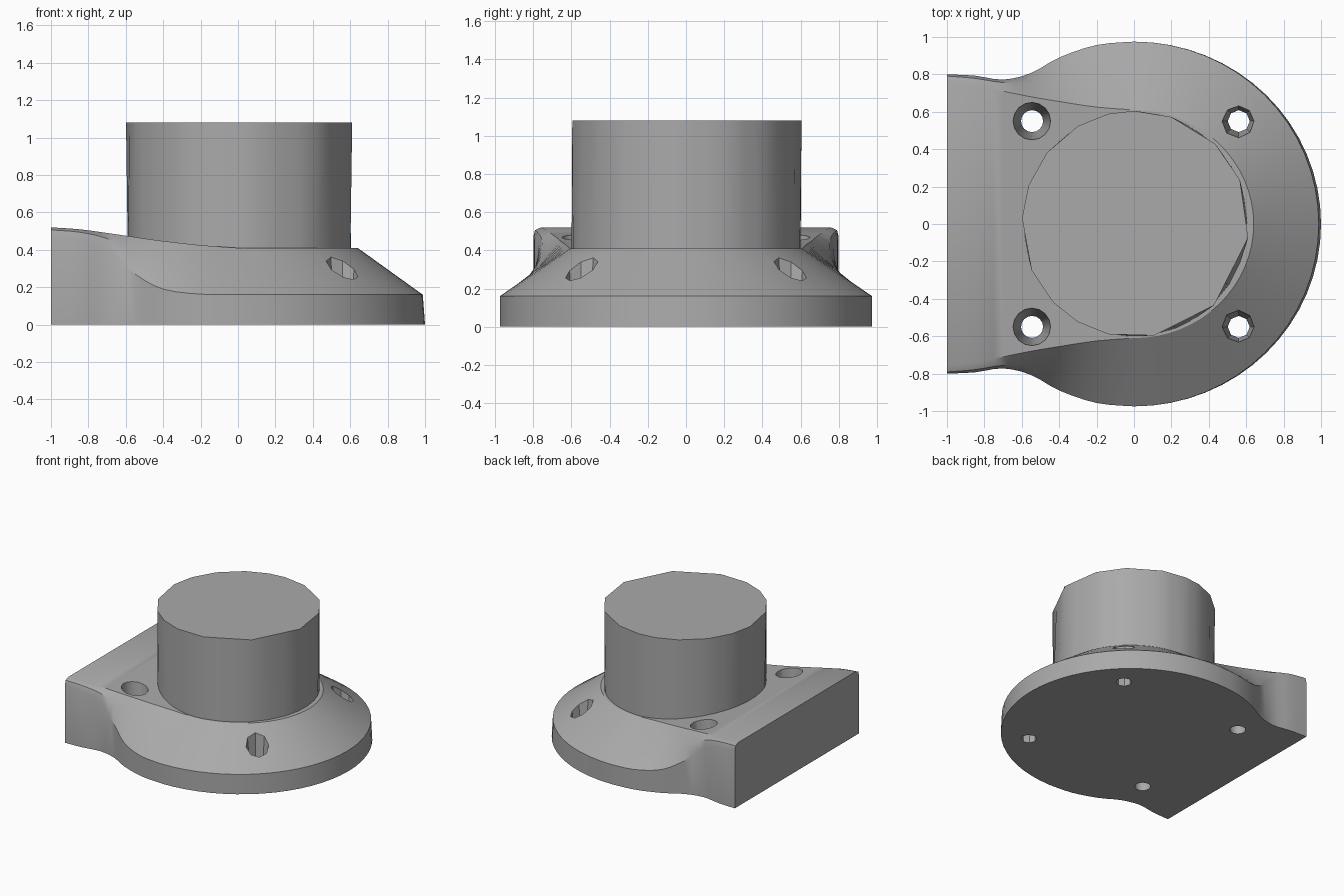
import bpy, bmesh
from math import sin, cos, pi, radians
from mathutils import Vector

if "Cube" in bpy.data.objects:
    bpy.data.objects.remove(bpy.data.objects["Cube"])

grey = bpy.data.materials.new("mid grey")
grey.use_nodes = True
grey.diffuse_color = (0.4, 0.4, 0.4, 1)
grey.node_tree.nodes["Principled BSDF"].inputs["Base Color"].default_value = grey.diffuse_color


def finish(bm, name):
    bmesh.ops.recalc_face_normals(bm, faces=bm.faces)
    mesh = bpy.data.meshes.new(name)
    bm.to_mesh(mesh)
    bm.free()
    mesh.materials.append(grey)
    obj = bpy.data.objects.new(name, mesh)
    bpy.context.collection.objects.link(obj)
    return obj


def select_only(obj):
    bpy.ops.object.select_all(action='DESELECT')
    obj.select_set(True)
    bpy.context.view_layer.objects.active = obj


def smooth_table(rows, steps):
    """Catmull-Rom interpolation between table rows."""
    out = []
    for i in range(len(rows) - 1):
        quad = [rows[max(i - 1, 0)], rows[i], rows[i + 1], rows[min(i + 2, len(rows) - 1)]]
        for s in range(steps):
            t = s / steps
            out.append([b + 0.5 * t * (c - a + t * (2*a - 5*b + 4*c - d + t * (3*(b - c) + d - a)))
                        for a, b, c, d in zip(*quad)])
    return out


# Flange body: x, half width, shoulder height, crest half width, crest height, corner bulge
stations = smooth_table([
    (-1.0, 0.80, 0.47, 0.76, 0.52, 0.011),
    (-0.85, 0.793, 0.455, 0.74, 0.51, 0.012),
    (-0.7, 0.772, 0.40, 0.71, 0.49, 0.015),
    (-0.55, 0.807, 0.27, 0.68, 0.468, 0.012),
    (-0.4, 0.89, 0.19, 0.655, 0.447, 0.0),
    (-0.2, 0.957, 0.163, 0.625, 0.425, 0.0),
    (0.0, 0.975, 0.16, 0.61, 0.41, 0.0)], 3)


def block_profile(row, side):
    x, w, zs, t, zt, b = row
    pts = [(w, 0), (w, zs), ((w + t) / 2 + b, (zs + zt) / 2 + b), (t, zt)]
    return [(x, side * y, z) for y, z in pts]


def round_profile(a):
    pts = [(1.0, 0.975, 0), (0.988, 0.975, 0.16), (0.814, 0.7925, 0.285), (0.64, 0.61, 0.41)]
    return [(rx * cos(a), ry * sin(a), z) for rx, ry, z in pts]


arc_steps = 32
profiles = [block_profile(r, 1) for r in stations]
profiles += [round_profile(pi / 2 - pi * i / arc_steps) for i in range(arc_steps + 1)]
profiles += [block_profile(r, -1) for r in reversed(stations)]

bm = bmesh.new()
rows = [[bm.verts.new(p) for p in prof] for prof in profiles]
for a, b in zip(rows, rows[1:]):
    for k in range(3):
        bm.faces.new((a[k], b[k], b[k + 1], a[k + 1]))
n = len(stations)
for i in range(n):
    bm.faces.new((rows[i][3], rows[i + 1][3], rows[-i - 2][3], rows[-i - 1][3]))
bm.faces.new([r[3] for r in rows[n:n + arc_steps + 1]])
bm.faces.new([r[0] for r in rows])
bm.faces.new(rows[0] + rows[-1][::-1])
flange = finish(bm, "flange_body")

# Four tapered bolt holes
bm = bmesh.new()
for x, sides in ((-0.545, 16), (0.56, 8)):
    for y in (-0.55, 0.55):
        made = bmesh.ops.create_cone(bm, cap_ends=True, segments=sides,
                                     radius1=0.05, radius2=0.112, depth=0.7)
        bmesh.ops.translate(bm, verts=made["verts"], vec=(x, y, 0.25))
cutter = finish(bm, "bolt_hole_cutter")
cutter.hide_render = True
cut = flange.modifiers.new("bolt_holes", 'BOOLEAN')
cut.operation = 'DIFFERENCE'
cut.solver = 'EXACT'
cut.object = cutter
select_only(flange)
bpy.ops.object.modifier_apply(modifier=cut.name)
bpy.data.objects.remove(cutter)

# Tower: round at the foot, uneven flat-sided polygon at the top
corners = [-80, -46, -7, 23, 45, 71, 90, 103, 120, 141, 160, 177, 204, 224, 240, 257, 280]
bm = bmesh.new()
foot, rim = [], []
for a, b in zip(corners, corners[1:]):
    pa, pb = [Vector((0.61 * cos(radians(d)) + 0.005 * cos(radians(d)), 0.605 * sin(radians(d)), 1.08))
              for d in (a, b)]
    for s in range(3):
        t = s / 3
        ang = radians(a + (b - a) * t)
        foot.append(bm.verts.new((0.605 * cos(ang), 0.6 * sin(ang), 0.38)))
        rim.append(bm.verts.new(pa.lerp(pb, t)))
for i in range(len(foot)):
    j = (i + 1) % len(foot)
    bm.faces.new((foot[i], foot[j], rim[j], rim[i]))
bm.faces.new(rim)
bm.faces.new(foot[::-1])
tower = finish(bm, "round_tower")
for v in tower.data.vertices:
    if v.co.x < 0:
        v.co.x *= 0.975

for obj in (flange, tower):
    select_only(obj)
    bpy.ops.object.shade_smooth_by_angle(angle=radians(30))
